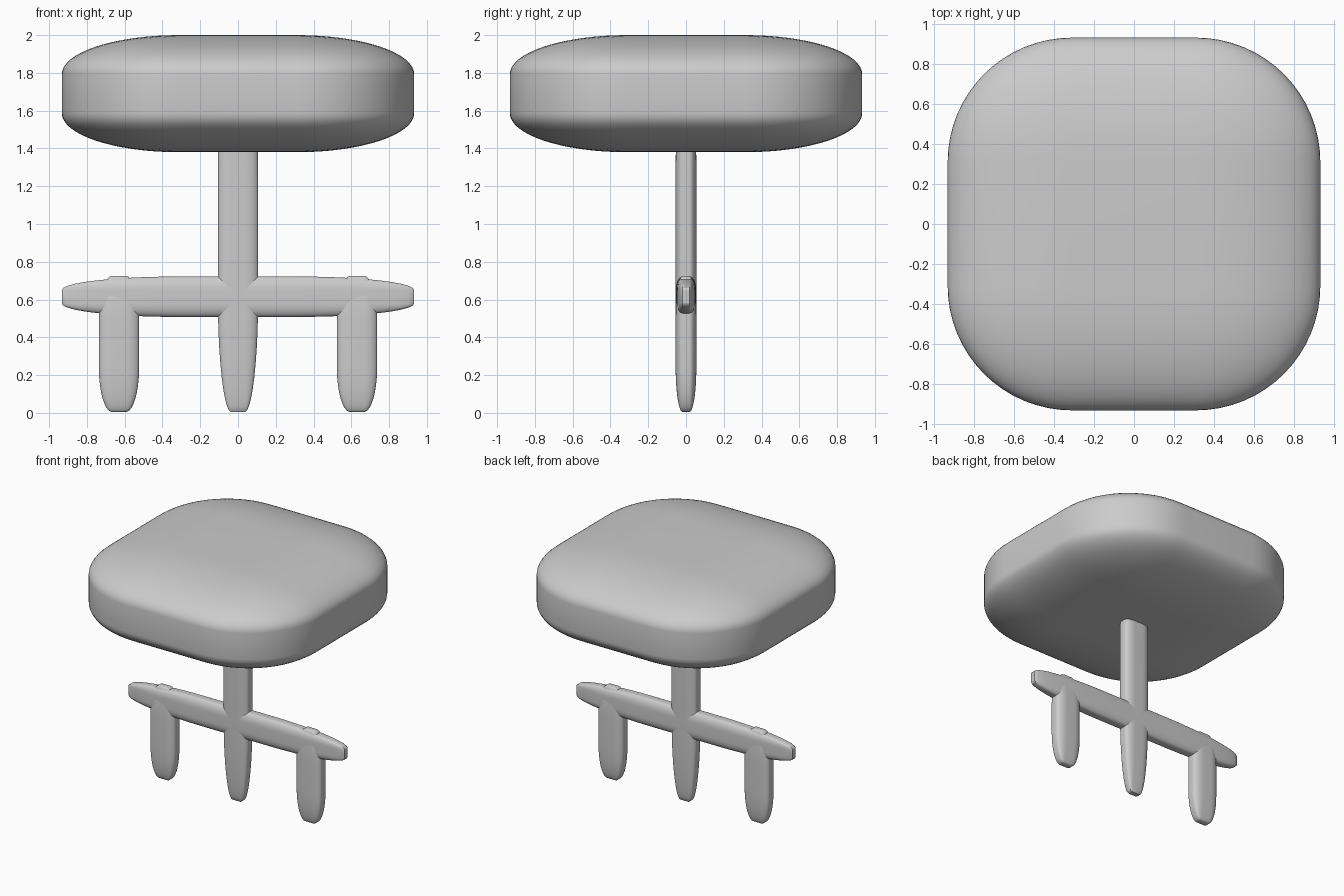
import bpy

if "Cube" in bpy.data.objects:
    bpy.data.objects.remove(bpy.data.objects["Cube"])

grey = bpy.data.materials.new("light grey")
grey.diffuse_color = (0.6, 0.6, 0.6, 1)
grey.use_nodes = True
grey.node_tree.nodes["Principled BSDF"].inputs["Base Color"].default_value = grey.diffuse_color


def rounded_block(name, centre, half, segments=10):
    """Bevelled cube stretched to size, so its rounding stretches with it."""
    bpy.ops.mesh.primitive_cube_add(size=2)
    ob = bpy.context.object
    ob.name = name
    bevel = ob.modifiers.new("rounding", 'BEVEL')
    bevel.width = 0.667
    bevel.segments = segments
    bevel.limit_method = 'NONE'
    bpy.ops.object.modifier_apply(modifier=bevel.name)
    for v in ob.data.vertices:
        v.co = [c + h * k for c, h, k in zip(centre, half, v.co)]
    ob.data.update()
    ob.data.materials.append(grey)
    bpy.ops.object.shade_smooth_by_angle()
    return ob


# Thick cushion on top
rounded_block("seat", (0, 0, 1.69), (0.933, 0.933, 0.31), 16)

# Central post, reaching from the floor up into the seat
rounded_block("post", (0, 0, 0.937), (0.107, 0.055, 0.933))

# Horizontal bar through the post
rounded_block("crossbar", (0, 0, 0.615), (0.933, 0.055, 0.107))

# Outer legs, whose tops poke through the bar
for side, x in (("left", -0.63), ("right", 0.63)):
    rounded_block(side + "_leg", (x, 0, 0.365), (0.107, 0.055, 0.361))
